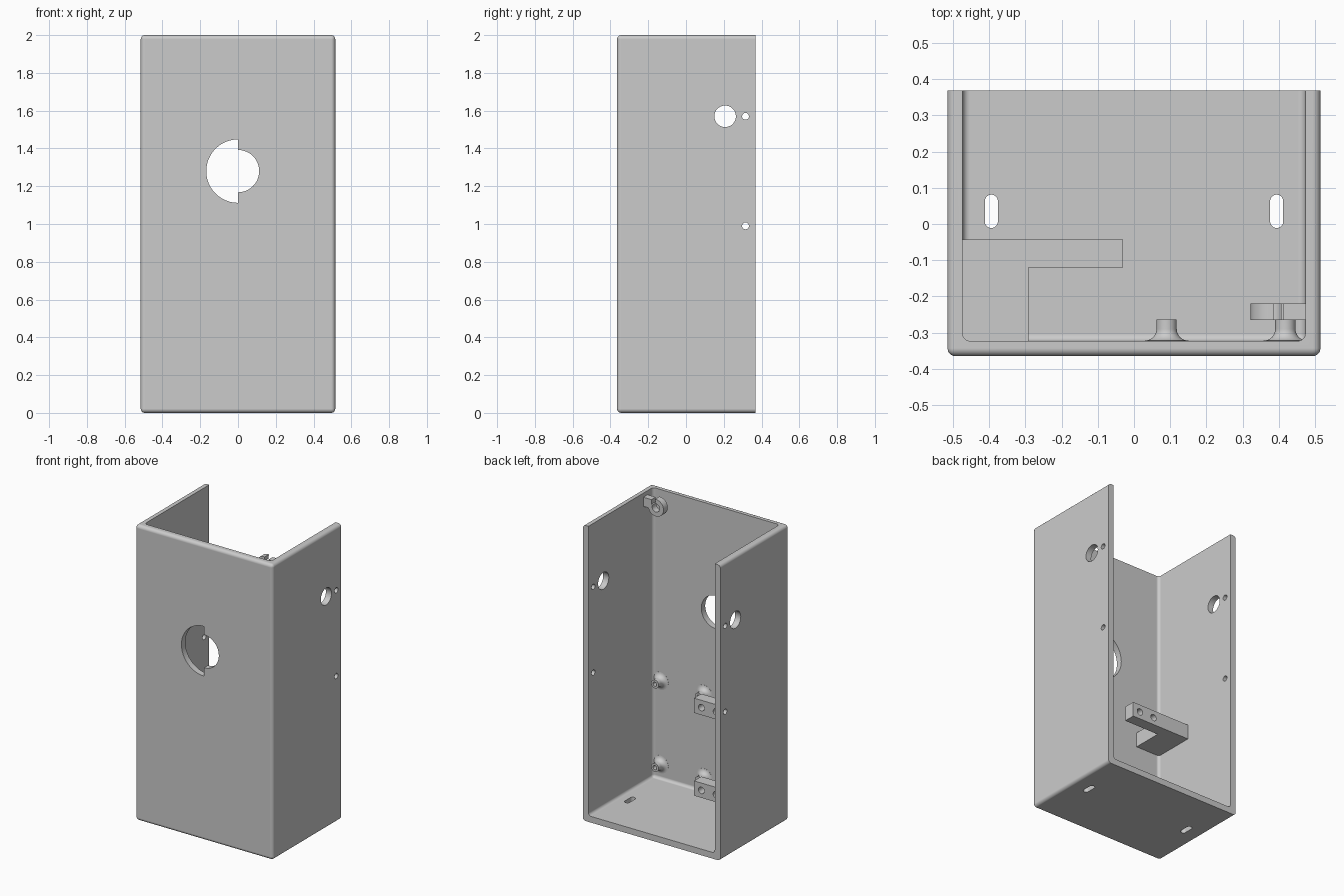
import bpy, bmesh
from math import sin, cos, pi, radians
from mathutils import Vector, Matrix

if "Cube" in bpy.data.objects:
    bpy.data.objects.remove(bpy.data.objects["Cube"])

grey = bpy.data.materials.new("plain grey")
grey.use_nodes = True
COLOUR = (0.6, 0.6, 0.6, 1)
grey.diffuse_color = COLOUR
grey.node_tree.nodes["Principled BSDF"].inputs["Base Color"].default_value = COLOUR

# Shell extents
X, BACK, FRONT, TOP, WALL = 0.515, 0.368, -0.365, 2.0, 0.042


def finish(bm, name):
    bmesh.ops.recalc_face_normals(bm, faces=bm.faces)
    mesh = bpy.data.meshes.new(name)
    bm.to_mesh(mesh)
    bm.free()
    mesh.materials.append(grey)
    obj = bpy.data.objects.new(name, mesh)
    bpy.context.collection.objects.link(obj)
    return obj


def box(name, lo, hi, radius=0, keep=None):
    """Box between two corners; edges chosen by keep(midpoint) are rounded."""
    bm = bmesh.new()
    lo, hi = Vector(lo), Vector(hi)
    bmesh.ops.create_cube(bm, size=1, matrix=Matrix.Translation((lo + hi) / 2)
                          @ Matrix.Diagonal((*(hi - lo), 1)))
    if radius:
        edges = [e for e in bm.edges if keep((e.verts[0].co + e.verts[1].co) / 2)]
        bmesh.ops.bevel(bm, geom=edges, offset=radius, segments=5, profile=0.5,
                        affect='EDGES')
    return finish(bm, name)


def prism(name, outline, axis, start, end):
    """Extrude a 2D outline along an axis."""
    place = {'x': lambda a, b, d: (d, a, b),
             'y': lambda a, b, d: (a, d, b),
             'z': lambda a, b, d: (a, b, d)}[axis]
    bm = bmesh.new()
    face = bm.faces.new([bm.verts.new(place(a, b, start)) for a, b in outline])
    out = bmesh.ops.extrude_face_region(bm, geom=[face])["geom"]
    shift = Vector(place(0, 0, end - start))
    bmesh.ops.translate(bm, vec=shift,
                        verts=[v for v in out if isinstance(v, bmesh.types.BMVert)])
    return finish(bm, name)


def arc(a, b, r, start, end, steps=24):
    angles = [radians(start + (end - start) * i / steps) for i in range(steps + 1)]
    return [(a + r * cos(t), b + r * sin(t)) for t in angles]


def circle(a, b, r):
    return arc(a, b, r, 0, 360, 40)[:-1]


def cut(obj, cutters):
    for c in cutters:
        mod = obj.modifiers.new("cut", 'BOOLEAN')
        mod.operation, mod.solver, mod.object = 'DIFFERENCE', 'EXACT', c
    graph = bpy.context.evaluated_depsgraph_get()
    mesh = bpy.data.meshes.new_from_object(obj.evaluated_get(graph))
    obj.modifiers.clear()
    obj.data = mesh
    for c in cutters:
        bpy.data.objects.remove(c)


def smooth(obj):
    bpy.ops.object.select_all(action='DESELECT')
    obj.select_set(True)
    bpy.context.view_layer.objects.active = obj
    bpy.ops.object.shade_smooth_by_angle(angle=radians(30))
    mod = obj.modifiers.new("even normals", 'WEIGHTED_NORMAL')
    mod.keep_sharp = True


# Shell: rounded box, open at the top and back
shell = box("housing_shell", (-X, FRONT, 0), (X, BACK, TOP), 0.022,
            lambda m: m.y < BACK - 0.01)
cutters = [box("cavity", (WALL - X, FRONT + WALL, WALL), (X - WALL, 1, 3), 0.02,
               lambda m: m.y < 0.9 and m.z < 2.9)]

# Stepped round window: a large and a small half circle
cutters.append(prism("window", arc(0, 1.28, 0.168, 90, 270)
                     + arc(0, 1.28, 0.112, -90, 90), 'y', -0.5, -0.25))

# Cable and screw holes through each side wall
for side in (-1, 1):
    for y, z, r in ((0.207, 1.57, 0.057), (0.315, 1.57, 0.018), (0.315, 0.99, 0.018)):
        cutters.append(prism("side_hole", circle(y, z, r), 'x', side * 0.4, side * 0.6))

# Mounting slots in the floor
for side in (-1, 1):
    x = side * 0.394
    cutters.append(prism("floor_slot", arc(x, 0.063, 0.018, 0, 180)
                         + arc(x, 0.007, 0.018, 180, 360), 'z', -0.1, 0.1))
cut(shell, cutters)
smooth(shell)

# L-shaped brackets on the right wall, each with two screw holes
wall_x, wall_y = -X + WALL - 0.01, FRONT + WALL - 0.01
bracket_outline = [(wall_x, wall_y), (-0.292, wall_y), (-0.292, -0.12),
                   (-0.03, -0.12), (-0.03, -0.043), (wall_x, -0.043)]
for label, z in (("lower", 0.205), ("upper", 0.765)):
    bracket = prism(label + "_bracket", bracket_outline, 'z', z - 0.05, z + 0.05)
    cut(bracket, [prism("screw_hole", circle(x, z, 0.022), 'y', -0.2, 0)
                  for x in (-0.085, -0.195)])
    smooth(bracket)


# Flared standoffs with blind screw holes on the front wall
def standoff(name, x, z):
    base = FRONT + WALL
    profile = [(0.058, base - 0.008)]
    profile += [(r, y) for r, y in arc(0.06, base + 0.033, 0.032, 270, 180, 8)]
    profile += [(0.028, -0.264), (0.014, -0.264), (0.014, -0.31), (0, -0.31)]
    bm = bmesh.new()
    verts = [bm.verts.new((x + r, y, z)) for r, y in profile]
    edges = [bm.edges.new(pair) for pair in zip(verts, verts[1:])]
    bmesh.ops.spin(bm, geom=verts + edges, cent=(x, 0, z), axis=(0, 1, 0),
                   angle=2 * pi, steps=32)
    bmesh.ops.remove_doubles(bm, verts=bm.verts, dist=0.0005)
    smooth(finish(bm, name))


for label, z in (("lower", 0.14), ("upper", 0.705)):
    standoff(label + "_inner_standoff", 0.09, z)
    standoff(label + "_outer_standoff", 0.418, z)

# Cable hook: open ring joined to the left wall by an arm
hook = prism("cable_hook", arc(0.38, 1.925, 0.058, 85, 385)
             + arc(0.38, 1.925, 0.028, 385, 85), 'y', -0.265, -0.22)
smooth(hook)
box("cable_hook_arm", (0.413, -0.265, 1.91), (X - WALL + 0.01, -0.22, 1.972))
